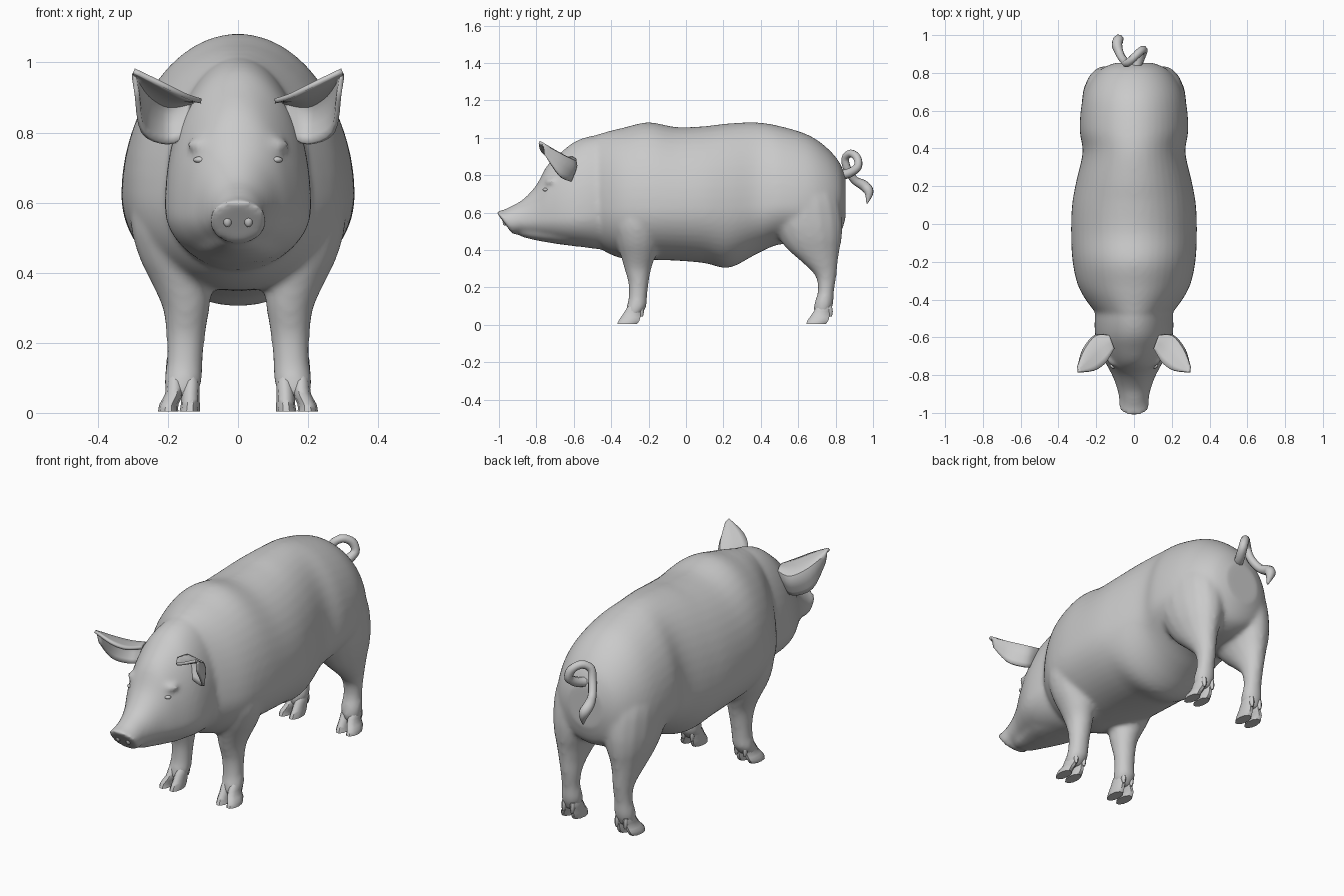
import bpy, bmesh, math
from mathutils import Vector

if "Cube" in bpy.data.objects:
    bpy.data.objects.remove(bpy.data.objects["Cube"])

GREY = (0.59, 0.59, 0.59, 1)
skin = bpy.data.materials.new("plain grey")
skin.use_nodes = True
skin.diffuse_color = GREY
skin.node_tree.nodes["Principled BSDF"].inputs["Base Color"].default_value = GREY


def finish(name, bm, mirror=False, angle=50):
    """Turn a bmesh into a smooth shaded, optionally mirrored object."""
    bmesh.ops.recalc_face_normals(bm, faces=bm.faces)
    mesh = bpy.data.meshes.new(name)
    bm.to_mesh(mesh)
    bm.free()
    ob = bpy.data.objects.new(name, mesh)
    bpy.context.collection.objects.link(ob)
    mesh.materials.append(skin)
    if mirror:
        ob.modifiers.new("Mirror", 'MIRROR').use_mirror_merge = False
    bpy.ops.object.select_all(action='DESELECT')
    ob.select_set(True)
    bpy.context.view_layer.objects.active = ob
    bpy.ops.object.shade_smooth_by_angle(angle=math.radians(angle))
    return ob


def spline(rows, steps):
    """Pass a smooth curve through rows of numbers."""
    out = []
    for i in range(len(rows) - 1):
        quad = [rows[max(i - 1, 0)], rows[i], rows[i + 1], rows[min(i + 2, len(rows) - 1)]]
        for s in range(steps):
            t = s / steps
            out.append([b + t / 2 * (c - a + t * (2 * a - 5 * b + 4 * c - d + t * (3 * (b - c) + d - a)))
                        for a, b, c, d in zip(*quad)])
    return out + [list(rows[-1])]


def skin_rings(name, rings, mirror=False, closed=True):
    bm = bmesh.new()
    grid = [[bm.verts.new(p) for p in ring] for ring in rings]
    n = len(grid[0])
    for a, b in zip(grid, grid[1:]):
        for i in range(n if closed else n - 1):
            j = (i + 1) % n
            bm.faces.new((a[i], a[j], b[j], b[i]))
    if closed:
        bm.faces.new(grid[0])
        bm.faces.new(grid[-1])
    return finish(name, bm, mirror)


def angles(n):
    return [2 * math.pi * i / n for i in range(n)]


def trunk(name, rows, n=48):
    """Rows: y, bottom, widest height, top, half width, forward lean of the top."""
    rings = []
    for y, low, mid, top, wide, lean in spline(rows, 4):
        ring = []
        for a in angles(n):
            s = math.sin(a)
            z = mid + s * ((top - mid) if s > 0 else (mid - low))
            ring.append((wide * math.cos(a), y - lean * s, z))
        rings.append(ring)
    return skin_rings(name, rings)


def limb(name, rows, n=16, steps=3):
    """Rows: z, inner x, outer x, front y, back y."""
    rings = [[((x0 + x1) / 2 + (x1 - x0) / 2 * math.cos(a),
               (y0 + y1) / 2 + (y1 - y0) / 2 * math.sin(a), z) for a in angles(n)]
             for z, x0, x1, y0, y1 in spline(rows, steps)]
    return skin_rings(name, rings, True)


def blob(name, loc, size):
    bm = bmesh.new()
    bmesh.ops.create_uvsphere(bm, u_segments=12, v_segments=8, radius=1)
    for v in bm.verts:
        v.co = Vector(c * s for c, s in zip(v.co, size)) + Vector(loc)
    return finish(name, bm, True)


# Barrel of the body, rump to chest
body = trunk("body", [
    (.853, .57, .68, .79, .1, 0), (.82, .48, .66, .87, .175, 0), (.75, .44, .65, .95, .235, 0),
    (.65, .43, .64, 1.017, .275, 0), (.5, .43, .64, 1.063, .288, 0), (.38, .38, .63, 1.082, .272, 0),
    (.23, .305, .62, 1.077, .305, 0), (.1, .33, .62, 1.062, .328, 0), (-.05, .343, .62, 1.057, .333, 0),
    (-.2, .348, .62, 1.083, .325, 0), (-.33, .353, .62, 1.055, .295, 0), (-.43, .39, .62, 1.03, .235, 0),
    (-.5, .45, .64, 1.0, .17, 0), (-.55, .56, .68, .9, .1, 0)])

# Head, neck to tilted snout
head = trunk("head", [
    (-.36, .4, .62, 1.0, .18, 0), (-.47, .405, .6, 1.015, .205, 0), (-.58, .42, .58, .987, .207, 0),
    (-.66, .435, .575, .93, .187, 0), (-.74, .455, .57, .855, .148, 0), (-.8, .47, .565, .748, .116, 0),
    (-.86, .48, .555, .672, .093, .01), (-.91, .488, .55, .635, .08, .025),
    (-.945, .483, .548, .612, .08, .04), (-.968, .483, .548, .61, .082, .044),
    (-.974, .495, .55, .598, .066, .038)])
jaw = trunk("lower_jaw", [
    (-.5, .41, .48, .56, .13, 0), (-.64, .425, .48, .55, .13, 0), (-.78, .447, .49, .54, .085, 0),
    (-.87, .468, .495, .52, .055, 0), (-.9, .484, .498, .51, .03, 0)], 16)
brows = blob("brows", (.098, -.718, .765), (.05, .04, .022))

# Legs, reaching well into the trunk
front_legs = limb("front_legs", [
    (.76, .1, .24, -.31, -.15), (.66, .08, .29, -.36, -.14), (.55, .07, .308, -.39, -.13),
    (.45, .07, .285, -.375, -.143), (.37, .075, .247, -.35, -.162), (.3, .08, .216, -.33, -.185),
    (.22, .093, .205, -.308, -.2), (.14, .1, .205, -.308, -.208), (.09, .102, .212, -.32, -.213),
    (.045, .12, .205, -.325, -.25)])
hind_legs = limb("hind_legs", [
    (.86, .08, .18, .56, .68), (.78, .06, .235, .5, .755), (.68, .03, .272, .44, .815),
    (.56, .02, .277, .44, .838), (.47, .04, .265, .49, .835), (.4, .07, .245, .545, .822),
    (.33, .092, .224, .625, .812), (.26, .103, .206, .692, .805), (.18, .108, .202, .705, .792),
    (.11, .103, .21, .684, .788), (.05, .125, .2, .685, .765)])

# Fuse the fleshy parts into one continuous hide
bpy.ops.object.select_all(action='DESELECT')
for part in (body, head, jaw, brows, front_legs, hind_legs):
    part.select_set(True)
bpy.context.view_layer.objects.active = body
bpy.ops.object.convert(target='MESH')
bpy.ops.object.join()
fuse = body.modifiers.new("Fuse", 'REMESH')
fuse.mode = 'VOXEL'
fuse.voxel_size = .012
fuse.use_smooth_shade = True
soften = body.modifiers.new("Soften", 'SMOOTH')
soften.factor = .5
soften.iterations = 10

# Small face details
blob("eyes", (.106, -.75, .722), (.022, .016, .01))
blob("nostrils", (.03, -.968, .55), (.013, .012, .02))

# Cupped ears: each row runs upper rim, hollow back, lower rim
ear_rows = [
    ((.105, -.66, .89), (.13, -.595, .885), (.145, -.62, .79)),
    ((.15, -.735, .905), (.2, -.597, .875), (.2, -.622, .768)),
    ((.21, -.775, .935), (.258, -.667, .908), (.27, -.68, .8)),
    ((.297, -.785, .977), (.297, -.765, .963), (.288, -.757, .91))]
flat_rows = spline([[c for p in row for c in p] for row in ear_rows], 4)
ear_grid = [spline([r[0:3], r[3:6], r[6:9]], 4) for r in flat_rows]
ears = skin_rings("ears", ear_grid, True, False)
thick = ears.modifiers.new("Thickness", 'SOLIDIFY')
thick.thickness = .014
thick.offset = 0

# Cloven hooves and dewclaws
for label, y in (("front", -.37), ("hind", .64)):
    for side, top, foot in (("inner", .11, .109), ("outer", .156, .17)):
        limb(f"{label}_{side}_toes", [
            (.125, top + .012, top + .036, y + .08, y + .13), (.09, top, top + .048, y + .052, y + .135),
            (.055, top, top + .052, y + .03, y + .13), (.025, foot, foot + .054, y + .008, y + .125),
            (.004, foot, foot + .058, y, y + .11)], 10, 2)
    for side, x in (("inner", .132), ("outer", .182)):
        limb(f"{label}_{side}_dewclaws", [
            (.1, x - .012, x + .012, y + .11, y + .14), (.07, x - .012, x + .012, y + .115, y + .145),
            (.045, x - .005, x + .005, y + .128, y + .14)], 8, 2)

# Curly tail: a tube narrowing to a point
path = spline([
    (0, .81, .8, .026), (.03, .87, .81, .025), (.05, .918, .845, .023), (.035, .915, .893, .022),
    (0, .882, .916, .021), (-.035, .852, .892, .021), (-.05, .862, .835, .022),
    (-.075, .9, .775, .022), (-.09, .95, .745, .028), (-.08, .978, .71, .026), (-.07, .968, .65, .004)], 4)
rings = []
for i, p in enumerate(path):
    here = Vector(p[:3])
    along = Vector(path[min(i + 1, len(path) - 1)][:3]) - Vector(path[max(i - 1, 0)][:3])
    u = along.cross(Vector((1, .3, 0))).normalized()
    v = along.cross(u).normalized()
    rings.append([here + p[3] * (u * math.cos(a) + v * math.sin(a)) for a in angles(8)])
skin_rings("tail", rings)
